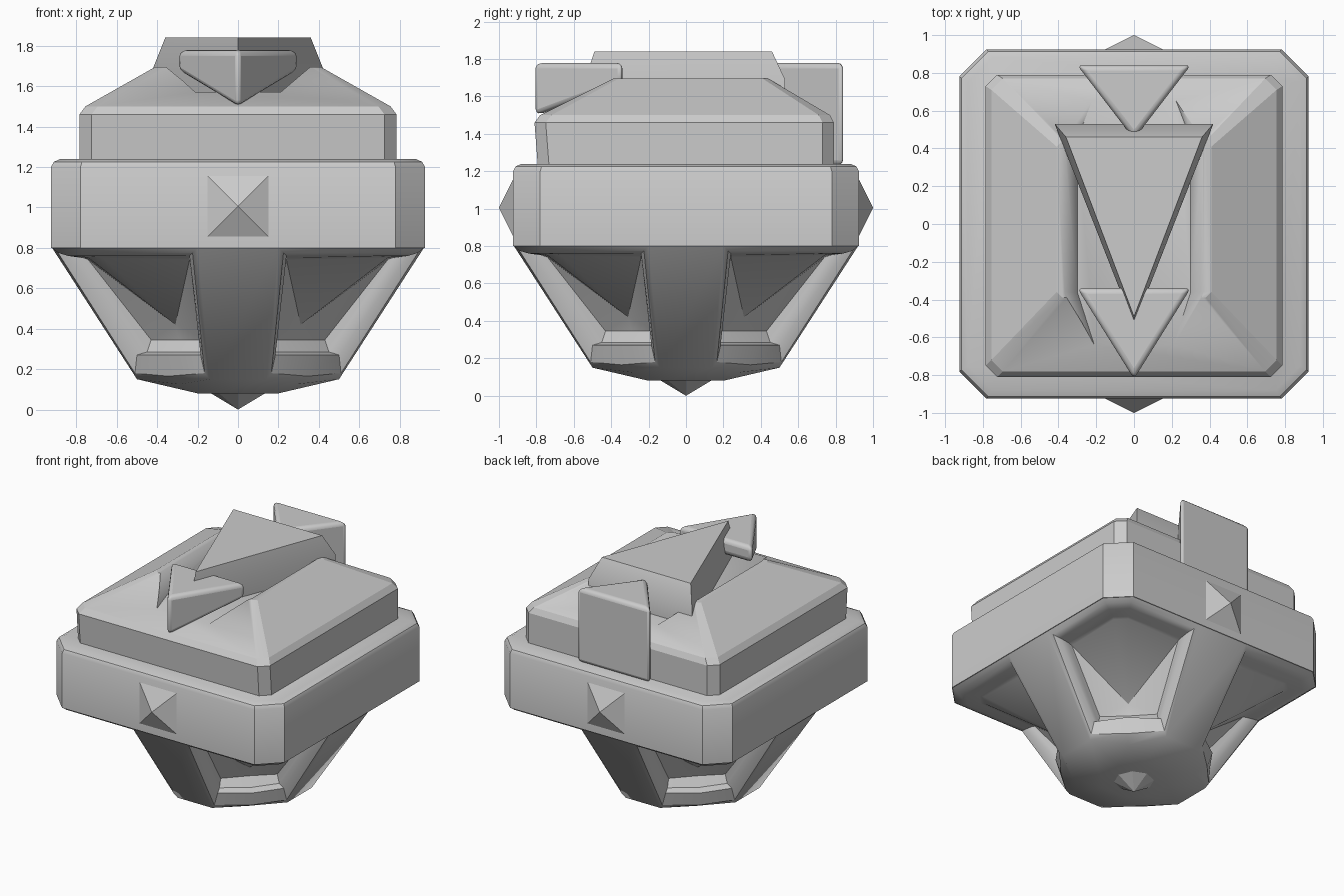
import bpy, bmesh, math
from mathutils import Matrix, Vector

if "Cube" in bpy.data.objects:
    bpy.data.objects.remove(bpy.data.objects["Cube"])


def finish(name, bm, angle=30):
    bmesh.ops.remove_doubles(bm, verts=bm.verts, dist=0.0005)
    bmesh.ops.recalc_face_normals(bm, faces=bm.faces)
    me = bpy.data.meshes.new(name)
    bm.to_mesh(me)
    bm.free()
    ob = bpy.data.objects.new(name, me)
    bpy.context.collection.objects.link(ob)
    bpy.ops.object.select_all(action='DESELECT')
    ob.select_set(True)
    bpy.context.view_layer.objects.active = ob
    bpy.ops.object.shade_smooth_by_angle(angle=math.radians(angle))
    return ob


def loft(name, rings, angle=30):
    bm = bmesh.new()
    vr = [[bm.verts.new(p) for p in r] for r in rings]
    n = len(vr[0])
    for a, b in zip(vr, vr[1:]):
        for i in range(n):
            j = (i + 1) % n
            bm.faces.new((a[i], a[j], b[j], b[i]))
    bm.faces.new(vr[0])
    bm.faces.new(vr[-1])
    return finish(name, bm, angle)


def octagon(x, y0, y1, c, z):
    return [(x, y0 + c, z), (x, y1 - c, z), (x - c, y1, z), (c - x, y1, z),
            (-x, y1 - c, z), (-x, y0 + c, z), (c - x, y0, z), (x - c, y0, z)]


# Wide middle band with softened top rim
loft("middle_band", [octagon(.925, -.925, .925, .145, .8),
                     octagon(.925, -.925, .925, .145, 1.2),
                     octagon(.912, -.912, .912, .14, 1.225),
                     octagon(.88, -.88, .88, .13, 1.24)], 35)

# Upper housing with sloped roof
roof = loft("upper_housing", [octagon(.785, -.79, .79, .06, 1.2),
                              octagon(.785, -.81, .79, .06, 1.46),
                              octagon(.755, -.78, .77, .06, 1.5),
                              octagon(.41, -.39, .44, .03, 1.695)], 20)


# Channel cut along the roof
def channel(w, y0, y1, z):
    return [(w, -.36, z), (w, .45, z), (w * .68, y1, z), (-w * .68, y1, z),
            (-w, .45, z), (-w, -.36, z), (-w * .68, y0, z), (w * .68, y0, z)]


cutter = loft("channel_cutter", [channel(.3, -.66, .7, 1.57),
                                 channel(.37, -.7, .74, 1.70),
                                 channel(.37, -.7, .74, 1.80)])
cutter.hide_render = True
cutter.hide_viewport = True
mod = roof.modifiers.new("channel", 'BOOLEAN')
mod.operation = 'DIFFERENCE'
mod.object = cutter
mod.solver = 'EXACT'

# Large triangular block on top
loft("top_triangle", [[(-.42, .53, z), (.42, .53, z), (0, -.54, z)] for z in (1.55, 1.69)]
     + [[(-.36, .46, 1.84), (.36, .46, 1.84), (0, -.49, 1.84)]])

# Two smaller rounded triangular fins: back edge y, tip y, bottom z at back and tip
for name, yb, yt, zb, zt in (("front_fin", -.34, -.82, 1.67, 1.49),
                             ("back_fin", .84, .45, 1.23, 1.23)):
    fin = loft(name, [[(-.3, yb, a), (.3, yb, a), (0, yt, b)]
                      for a, b in ((zb, zt), (1.78, 1.78))], 40)
    b = fin.modifiers.new("soft_edges", 'BEVEL')
    b.width = .03
    b.segments = 3

# Pyramid studs on front and back
for name, s in (("front_stud", -1), ("back_stud", 1)):
    bm = bmesh.new()
    base = [bm.verts.new((x, s * .92, z))
            for x, z in ((-.16, .845), (.16, .845), (.16, 1.165), (-.16, 1.165))]
    tip = bm.verts.new((0, s, 1.005))
    bm.faces.new(base)
    for i in range(4):
        bm.faces.new((base[i], base[(i + 1) % 4], tip))
    finish(name, bm, 10)


# Lower cage: half outlines mirrored across the corner diagonal
def window(half, mid):
    return half + [mid] + [(y, x, z) for x, y, z in reversed(half)]


rings = [window(*r) for r in (
    ([(.92, .78, .8), (.92, .2, .8), (.5, .14, .15)], (.29, .29, .125)),
    ([(.89, .77, .775), (.89, .225, .775), (.51, .165, .18)], (.345, .345, .165)),
    ([(.84, .74, .76), (.84, .24, .76), (.5, .185, .27)], (.37, .37, .27)),
    ([(.76, .69, .755), (.77, .24, .75), (.45, .165, .285)], (.33, .33, .285)),
    ([(.74, .67, .75), (.74, .24, .74), (.43, .16, .345)], (.29, .29, .345)))]
apex = (.31, .31, .42)
bm = bmesh.new()


def flip(p):
    return (p[0], -p[1], p[2])


for k in range(4):
    rot = Matrix.Rotation(k * math.pi / 2, 4, 'Z')

    def face(*pts):
        bm.faces.new([bm.verts.new(rot @ Vector(p)) for p in pts])

    # rim steps and recessed bowl
    for a, b in zip(rings, rings[1:]):
        for i in range(7):
            j = (i + 1) % 7
            face(a[i], a[j], b[j], b[i])
    for i in range(7):
        face(rings[-1][i], rings[-1][(i + 1) % 7], apex)
    # strut between windows and lower facets
    _, d, e, g, f, _, _ = rings[0]
    k1, k2 = (.2, .1, .08), (.1, .2, .08)
    face(d, flip(d), flip(e), e)
    face(e, flip(e), flip(k1), k1)
    face(e, g, k1)
    face(g, k2, k1)
    face(g, f, k2)
    face(k1, k2, (0, 0, .08))
    face(k1, flip(k1), (0, 0, .08))
finish("lower_cage", bm, 32)

# Bottom spike
bm = bmesh.new()
bmesh.ops.create_cone(bm, cap_ends=True, segments=8, radius1=0, radius2=.15, depth=.09,
                      matrix=Matrix.Translation((0, 0, .045)))
finish("bottom_spike", bm, 10)
